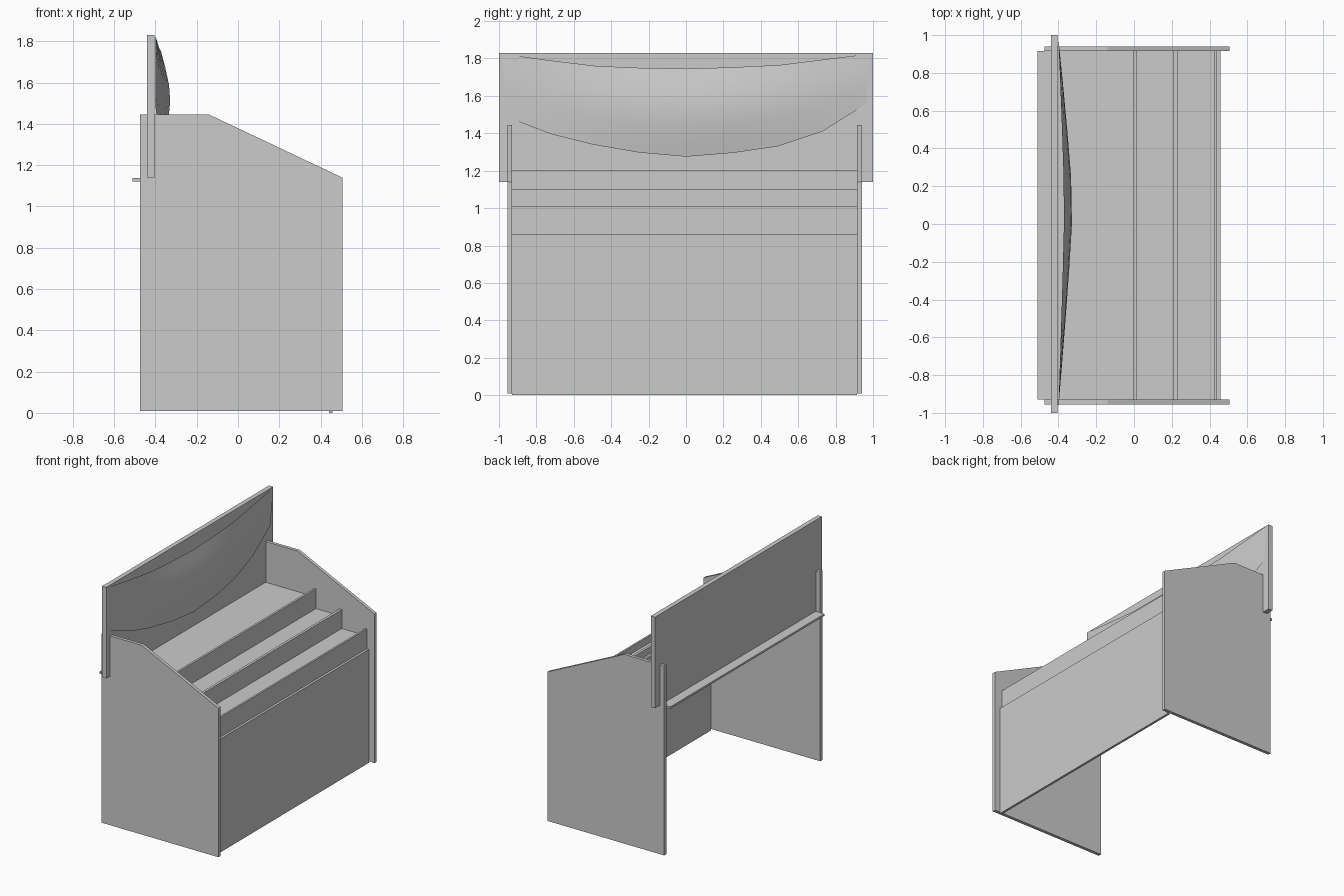
import bpy, bmesh

if "Cube" in bpy.data.objects:
    bpy.data.objects.remove(bpy.data.objects["Cube"])


def make_object(name, bm):
    bmesh.ops.recalc_face_normals(bm, faces=bm.faces[:])
    mesh = bpy.data.meshes.new(name)
    bm.to_mesh(mesh)
    bm.free()
    obj = bpy.data.objects.new(name, mesh)
    bpy.context.collection.objects.link(obj)
    return obj


def extrude_xz(name, profile, y0, y1):
    """Extrude an x-z outline along y."""
    bm = bmesh.new()
    face = bm.faces.new([bm.verts.new((x, y0, z)) for x, z in profile])
    ext = bmesh.ops.extrude_face_region(bm, geom=[face])
    verts = [g for g in ext["geom"] if isinstance(g, bmesh.types.BMVert)]
    bmesh.ops.translate(bm, verts=verts, vec=(0, y1 - y0, 0))
    return make_object(name, bm)


def board(name, x0, x1, z0, z1, y0=-0.93, y1=0.915):
    return extrude_xz(name, [(x0, z0), (x1, z0), (x1, z1), (x0, z1)], y0, y1)


# Side panels with sloping tops
side = [(-0.475, 0.01), (0.505, 0.01), (0.505, 1.14), (-0.14, 1.445), (-0.475, 1.445)]
extrude_xz("side_panel_left", side, -0.955, -0.93)
extrude_xz("side_panel_right", side, 0.915, 0.94)

# Front panel and tall back board
board("front_panel", 0.44, 0.458, 0.0, 0.86)
board("back_board", -0.44, -0.405, 1.14, 1.83, -1.0, 1.0)

# Counter and stepped display trays
board("counter", -0.51, -0.19, 1.122, 1.137)
for i, (x0, x1, z) in enumerate([(-0.19, -0.003, 1.137), (-0.003, 0.21, 1.05), (0.21, 0.426, 0.957)]):
    board(f"tray_{i + 1}", x0, x1, z - 0.015, z)
for i, (x0, x1, top, bottom) in enumerate([(-0.003, 0.013, 1.2, 1.05), (0.21, 0.23, 1.1, 0.957),
                                           (0.426, 0.44, 1.01, 0.86)]):
    board(f"tray_lip_{i + 1}", x0, x1, bottom, top)

# Bulging drape hung on the back board
top_edge = [(-0.985, 1.825), (-0.73, 1.79), (-0.48, 1.76), (-0.25, 1.75), (0, 1.745),
            (0.25, 1.753), (0.5, 1.765), (0.74, 1.795), (0.985, 1.825)]
bottom_edge = [(-0.955, 1.485), (-0.72, 1.395), (-0.5, 1.34), (-0.25, 1.297), (0, 1.275),
               (0.25, 1.295), (0.49, 1.33), (0.73, 1.41), (0.96, 1.555)]
bulge = [0.031, 0.052, 0.070, 0.076, 0.068, 0.054, 0.036]
bm = bmesh.new()
rows = []
for r, depth in enumerate(bulge):
    f = r / (len(bulge) - 1)
    row = []
    for (ya, za), (yb, zb) in zip(top_edge, bottom_edge):
        y, z = ya + (yb - ya) * f, za + (zb - za) * f
        t = min(1, abs(y - 0.1) / (0.88 if y > 0.1 else 1.07))
        row.append(bm.verts.new((-0.4 + depth * (1 - t ** 1.2), y, z)))
    rows.append(row)
for a, b in zip(rows, rows[1:]):
    for i in range(len(a) - 1):
        bm.faces.new((a[i], b[i], b[i + 1], a[i + 1]))
drape = make_object("drape", bm)
drape.data.shade_smooth()
